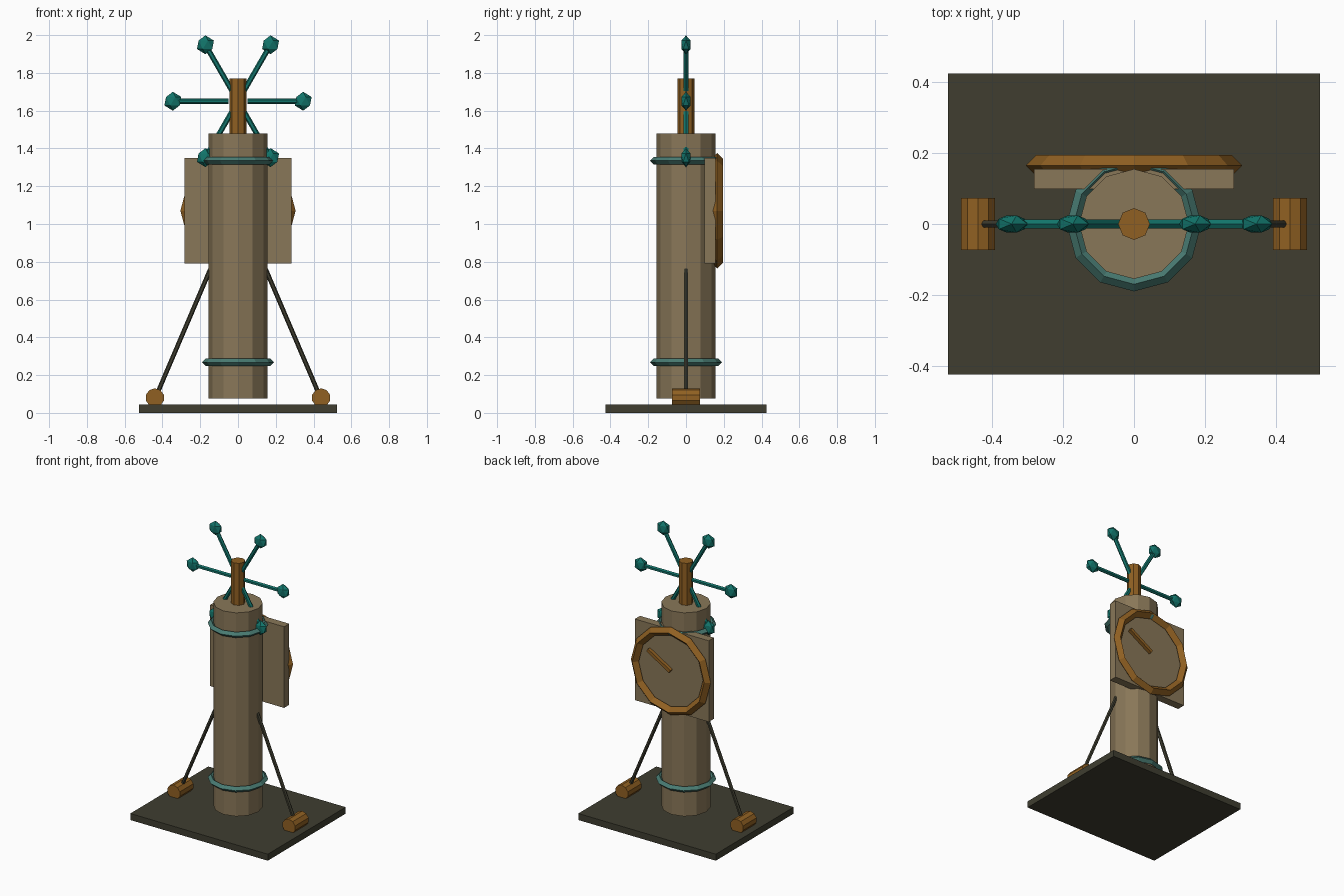
import bpy, math
from mathutils import Vector

if "Cube" in bpy.data.objects:
    bpy.data.objects.remove(bpy.data.objects["Cube"])

def mat(name, rgb):
    m = bpy.data.materials.new(name)
    m.diffuse_color = (*rgb, 1)
    m.use_nodes = True
    m.node_tree.nodes["Principled BSDF"].inputs["Base Color"].default_value = m.diffuse_color
    return m

TAN = mat("tan", (0.25, 0.185, 0.098))
DARK = mat("dark olive", (0.050, 0.048, 0.030))
TEAL = mat("teal", (0.006, 0.175, 0.145))
DULL = mat("dull teal", (0.066, 0.20, 0.17))
BRASS = mat("brass", (0.28, 0.118, 0.016))

def finish(name, m):
    o = bpy.context.object
    o.name = name
    o.data.materials.append(m)
    return o

def box(name, m, size, loc, rot=(0, 0, 0)):
    bpy.ops.mesh.primitive_cube_add(size=1, location=loc, rotation=rot)
    o = finish(name, m)
    o.scale = size
    return o

def rod(name, m, a, b, r, sides):
    a, b = Vector(a), Vector(b)
    d = b - a
    bpy.ops.mesh.primitive_cylinder_add(vertices=sides, radius=r, depth=d.length, location=(a + b) / 2,
                                        rotation=d.to_track_quat('Z', 'Y').to_euler())
    return finish(name, m)

def ring(name, m, major, minor, loc, rot=(0, 0, 0)):
    bpy.ops.mesh.primitive_torus_add(major_segments=12, minor_segments=4, major_radius=major,
                                     minor_radius=minor, location=loc, rotation=rot)
    return finish(name, m)

# base, column and its bands
box("base", DARK, (1.05, 0.85, 0.045), (0, 0, 0.0225))
rod("column", TAN, (0, 0, 0.075), (0, 0, 1.48), 0.155, 12)
ring("lower_band", DULL, 0.17, 0.02, (0, 0, 0.268))
ring("upper_band", DULL, 0.17, 0.02, (0, 0, 1.335))

# dial on the back
box("dial_plate", TAN, (0.565, 0.056, 0.56), (0, 0.127, 1.07))
ring("dial_rim", BRASS, 0.275, 0.03, (0, 0.165, 1.07), (math.pi / 2, 0, 0))
box("dial_hand", BRASS, (0.2, 0.024, 0.022), (0.086, 0.167, 1.122), (0, -math.radians(31), 0))

# braces and feet
for side, s in (("left", -1), ("right", 1)):
    rod(side + "_brace", DARK, (s * 0.437, 0, 0.08), (s * 0.147, 0, 0.76), 0.012, 6)
    rod(side + "_foot", BRASS, (s * 0.44, -0.074, 0.08), (s * 0.44, 0.074, 0.08), 0.05, 10)

# mast with a wheel of six spokes ending in flattened knobs
rod("mast", BRASS, (0, 0, 1.45), (0, 0, 1.77), 0.045, 8)
hub = Vector((0, 0, 1.65))
for i in range(6):
    t = math.radians(60 * i)
    d = Vector((math.cos(t), 0, math.sin(t)))
    rod(f"spoke_{i + 1}", TEAL, hub + d * 0.05, hub + d * 0.32, 0.014, 6)
    bpy.ops.mesh.primitive_ico_sphere_add(subdivisions=1, radius=0.05, location=hub + d * 0.345)
    finish(f"knob_{i + 1}", TEAL).scale = (1, 0.57, 1)
